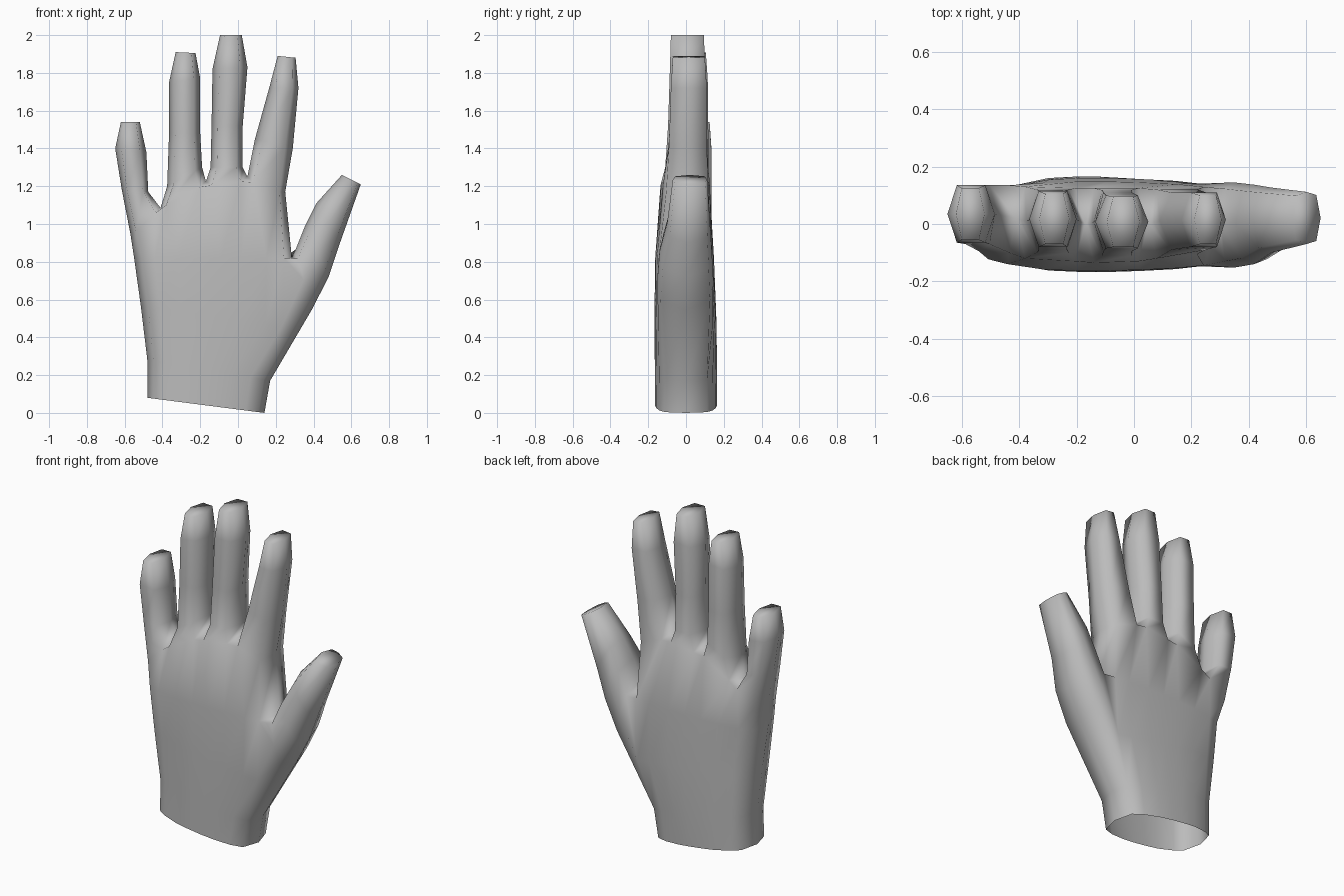
import bpy, bmesh, math

bm = bmesh.new()


def vert(x, y, z):
    return bm.verts.new((x, y, z))


def mix(a, b, t):
    return a + (b - a) * t


def bridge(a, b, skip=()):
    n = len(a)
    for i in range(n):
        if i not in skip:
            bm.faces.new((a[i], a[(i + 1) % n], b[(i + 1) % n], b[i]))


def cross_section(lx, lz, rx, rz, yf, yb, ts, depth):
    """Left side, front points, right side, back points."""
    yc = (yf + yb) / 2
    front = [vert(mix(lx, rx, t), mix(yc, yf, d), mix(lz, rz, t)) for t, d in zip(ts, depth)]
    back = [vert(mix(lx, rx, t), mix(yc, yb, d), mix(lz, rz, t)) for t, d in zip(ts, depth)]
    return [vert(lx, yc, lz)] + front + [vert(rx, yc, rz)] + back[::-1]


def digit(base, levels, ts, depth):
    """Loft a finger from its base loop and close the tip."""
    ring = base
    for lv in levels:
        nxt = cross_section(*lv, ts, depth)
        bridge(ring, nxt)
        ring = nxt
    bm.faces.new(ring)


# Palm: four rings from the open wrist to the thumb crotch
COL_T = [0.05, 0.13, 0.28, 0.42, 0.55, 0.68, 0.84, 0.95]
WRIST_D = [0.66, 0.82, 0.97, 1.0, 1.0, 0.97, 0.86, 0.68]
PALM_D = [0.74, 0.85, 0.97, 1.0, 1.0, 0.98, 0.94, 0.88]
PALM = [(-0.48, 0.08, 0.14, 0.00, -0.163, 0.163, WRIST_D),
        (-0.48, 0.28, 0.17, 0.17, -0.165, 0.165, WRIST_D),
        (-0.515, 0.57, 0.27, 0.45, -0.167, 0.160, PALM_D),
        (-0.55, 0.82, 0.285, 0.82, -0.163, 0.148, PALM_D)]
rows = [cross_section(*p[:6], COL_T, p[6]) for p in PALM]

# Knuckle line: pairs of front and back points, with webs between the fingers
KX = [-0.54, -0.435, -0.38, -0.205, -0.14, 0.015, 0.08, 0.22]
KZ = [0.96, 1.06, 1.10, 1.195, 1.205, 1.225, 1.22, 1.17]
KF = [-0.095, -0.10, -0.12, -0.13, -0.135, -0.13, -0.12, -0.105]
KB = [0.135, 0.135, 0.13, 0.125, 0.125, 0.125, 0.12, 0.12]
kf = [vert(x, y, z) for x, y, z in zip(KX, KF, KZ)]
kb = [vert(x, y, z) for x, y, z in zip(KX, KB, KZ)]
webs = [vert(-0.57, 0.03, 0.95), vert(-0.41, 0.02, 1.085), vert(-0.17, 0.0, 1.225),
        vert(0.05, 0.0, 1.25), vert(0.25, 0.01, 1.17)]
rows.append([webs[0]] + kf + [webs[4]] + kb[::-1])

# Leave the thumb opening in the right side (columns 8 and 9)
for i in range(4):
    bridge(rows[i], rows[i + 1], skip=(8, 9) if i in (1, 2) else ())
for w in (1, 2, 3):
    bm.faces.new((kf[2 * w - 1], kf[2 * w], webs[w]))
    bm.faces.new((kb[2 * w], kb[2 * w - 1], webs[w]))

# Fingers: left x, left z, right x, right z, front y, back y per level
FINGERS = [
    [(-0.615, 1.18, -0.475, 1.17, -0.07, 0.135), (-0.65, 1.40, -0.485, 1.38, -0.065, 0.135),
     (-0.62, 1.54, -0.52, 1.54, -0.055, 0.125)],
    [(-0.375, 1.20, -0.19, 1.30, -0.10, 0.12), (-0.365, 1.48, -0.20, 1.48, -0.09, 0.118),
     (-0.365, 1.75, -0.20, 1.77, -0.08, 0.115), (-0.33, 1.91, -0.225, 1.905, -0.07, 0.105)],
    [(-0.145, 1.30, 0.025, 1.30, -0.11, 0.118), (-0.14, 1.52, 0.025, 1.52, -0.095, 0.11),
     (-0.135, 1.82, 0.05, 1.83, -0.085, 0.10), (-0.095, 2.0, 0.02, 2.0, -0.08, 0.095)],
    [(0.09, 1.45, 0.29, 1.40, -0.09, 0.11), (0.165, 1.72, 0.32, 1.72, -0.08, 0.11),
     (0.21, 1.89, 0.305, 1.88, -0.07, 0.10)],
]
for i, levels in enumerate(FINGERS):
    a, b = 2 * i, 2 * i + 1
    base = [webs[i], kf[a], kf[b], webs[i + 1], kb[b], kb[a]]
    digit(base, levels, (0.2, 0.8), (1, 1))

# Thumb: grows from the opening, crotch side first
r1, r2, r3 = rows[1], rows[2], rows[3]
opening = [r3[9], r3[8], r2[8], r1[8], r1[9], r1[10], r2[10], r3[10]]
bmesh.ops.delete(bm, geom=[r2[9]], context='VERTS')
THUMB = [(0.305, 0.865, 0.39, 0.545, -0.152, 0.145), (0.355, 0.99, 0.48, 0.72, -0.14, 0.137),
         (0.415, 1.11, 0.54, 0.90, -0.10, 0.127), (0.55, 1.26, 0.65, 1.21, -0.07, 0.112)]
digit(opening, THUMB, (0.15, 0.5, 0.85), (0.85, 1.0, 0.88))

bmesh.ops.recalc_face_normals(bm, faces=bm.faces)
mesh = bpy.data.meshes.new("hand")
bm.to_mesh(mesh)
bm.free()
hand = bpy.data.objects.new("hand", mesh)
bpy.context.collection.objects.link(hand)

skin = bpy.data.materials.new("plain_grey")
skin.diffuse_color = (0.5, 0.5, 0.5, 1)
mesh.materials.append(skin)

# Fully smooth shading, rounding the fingertips as well
bpy.context.view_layer.objects.active = hand
hand.select_set(True)
bpy.ops.object.shade_smooth_by_angle(angle=math.radians(179))
